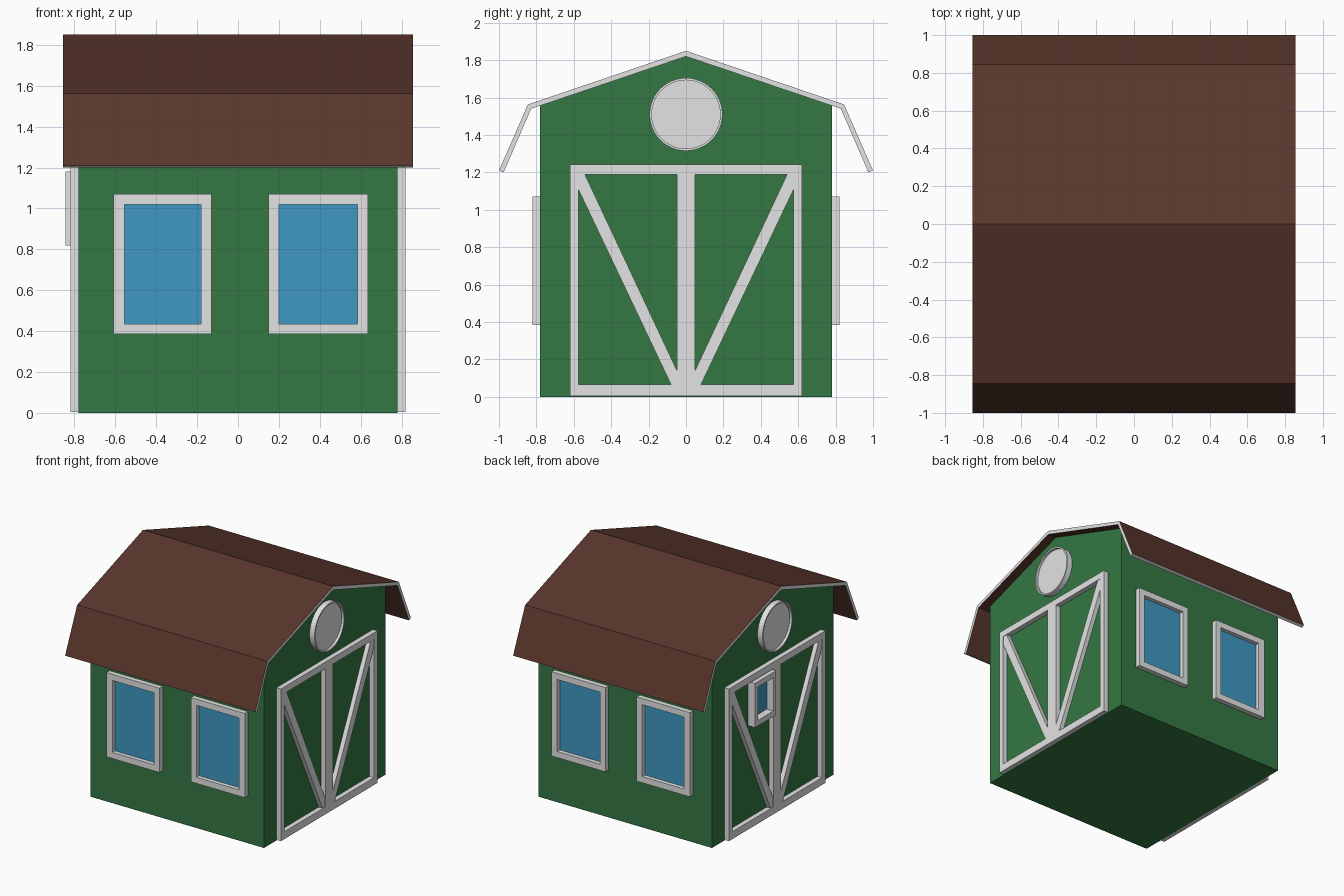
import bpy, bmesh, math

if "Cube" in bpy.data.objects:
    bpy.data.objects.remove(bpy.data.objects["Cube"])


def material(name, rgb):
    m = bpy.data.materials.new(name)
    m.diffuse_color = (*rgb, 1)
    m.use_nodes = True
    m.node_tree.nodes["Principled BSDF"].inputs["Base Color"].default_value = m.diffuse_color
    return m


GREEN = material("barn green", (0.035, 0.184, 0.056))
BROWN = material("roof brown", (0.10, 0.037, 0.025))
TRIM = material("light grey trim", (0.77, 0.77, 0.77))
BLUE = material("window blue", (0.049, 0.317, 0.55))

W = 0.78  # half width of the square body

# Wall planes: u runs sideways, v up, w outward from the wall
WALLS = {
    "front": lambda u, v, w: (u, -W - w, v),
    "back": lambda u, v, w: (u, W + w, v),
    "right": lambda u, v, w: (W + w, u, v),
    "left": lambda u, v, w: (-W - w, u, v),
}


def finish(name, bm, *mats):
    bmesh.ops.recalc_face_normals(bm, faces=bm.faces)
    me = bpy.data.meshes.new(name)
    bm.to_mesh(me)
    bm.free()
    for m in mats:
        me.materials.append(m)
    ob = bpy.data.objects.new(name, me)
    bpy.context.collection.objects.link(ob)
    return ob


def add_prism(bm, pts, place, w0, w1):
    a, b = ([bm.verts.new(place(u, v, w)) for u, v in pts] for w in (w0, w1))
    bm.faces.new(a)
    bm.faces.new(b)
    n = len(pts)
    for i in range(n):
        j = (i + 1) % n
        bm.faces.new((a[i], a[j], b[j], b[i]))


def add_ring(bm, outer, inner, place, w0, w1):
    loops = [[bm.verts.new(place(u, v, w)) for u, v in pts]
             for pts, w in ((outer, w0), (outer, w1), (inner, w1), (inner, w0))]
    n = len(outer)
    for k in range(4):
        a, b = loops[k], loops[(k + 1) % 4]
        for i in range(n):
            j = (i + 1) % n
            bm.faces.new((a[i], a[j], b[j], b[i]))


def rect(u0, u1, v0, v1):
    return [(u0, v0), (u1, v0), (u1, v1), (u0, v1)]


def circle(r, v, n=48):
    return [(r * math.cos(2 * math.pi * i / n), v + r * math.sin(2 * math.pi * i / n))
            for i in range(n)]


def window(name, wall, outer, inner, depth, base=0.0):
    place = WALLS[wall]
    bm = bmesh.new()
    add_ring(bm, rect(*outer), rect(*inner), place, base, depth)
    finish(name + "_frame", bm, TRIM)
    bm = bmesh.new()
    add_prism(bm, rect(*inner), place, base, base + 0.006)
    finish(name + "_glass", bm, BLUE)


# Body with gable ends
bm = bmesh.new()
gable = [(-W, 0), (W, 0), (W, 1.56), (0, 1.825), (-W, 1.56)]
add_prism(bm, gable, lambda u, v, w: (w, u, v), -W, W)
finish("barn_body", bm, GREEN)

# Gambrel roof shell, grey on the cut edges
bm = bmesh.new()
outer = [(-1, 1.21), (-0.845, 1.563), (0, 1.85), (0.845, 1.563), (1, 1.21)]
inner = [(0.975, 1.2), (0.828, 1.54), (0, 1.82), (-0.828, 1.54), (-0.975, 1.2)]
add_prism(bm, outer + inner, lambda u, v, w: (w, u, v), -0.855, 0.855)
roof = finish("roof", bm, BROWN, TRIM)
for p in roof.data.polygons:
    eave = max(roof.data.vertices[i].co.z for i in p.vertices) < 1.25
    if abs(p.normal.x) > 0.9 or eave:
        p.material_index = 1

# Windows on the two long walls
for wall in ("front", "back"):
    window(wall + "_window_left", wall, (-0.61, -0.13, 0.385, 1.07),
           (-0.555, -0.18, 0.435, 1.02), 0.04)
    window(wall + "_window_right", wall, (0.15, 0.635, 0.385, 1.07),
           (0.2, 0.585, 0.435, 1.02), 0.04)

# Double doors and round vents on the gable walls
for wall in ("right", "left"):
    place = WALLS[wall]
    for side, s in (("a", -1), ("b", 1)):
        bm = bmesh.new()
        flip = lambda pts: [(s * u, v) for u, v in pts]
        add_ring(bm, flip(rect(0, 0.62, 0.005, 1.242)),
                 flip(rect(0.048, 0.576, 0.065, 1.188)), place, 0, 0.04)
        brace = [(0.048, 0.065), (0.08, 0.065), (0.576, 1.11),
                 (0.576, 1.188), (0.54, 1.188), (0.048, 0.14)]
        add_prism(bm, flip(brace), place, 0, 0.036)
        finish(f"{wall}_door_{side}", bm, TRIM)
    bm = bmesh.new()
    add_ring(bm, circle(0.195, 1.51), circle(0.183, 1.51), place, 0, 0.045)
    add_prism(bm, circle(0.183, 1.51), place, 0, 0.025)
    finish(wall + "_round_vent", bm, TRIM)

# Small window in one left door
window("door_window", "left", (0.05, 0.32, 0.82, 1.18),
       (0.085, 0.285, 0.865, 1.135), 0.065)
